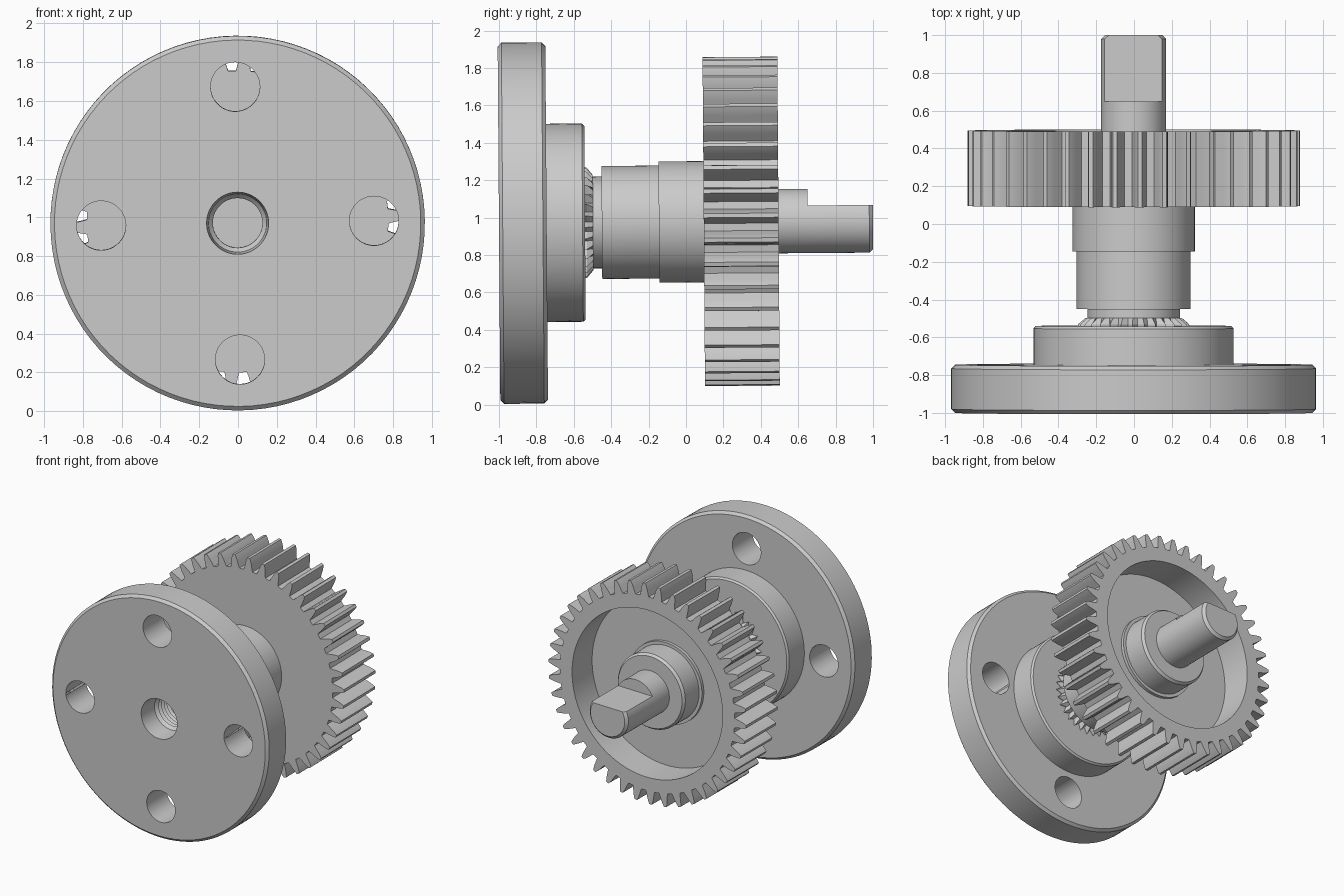
import bpy, bmesh
from math import sin, cos, pi, radians
from mathutils import Matrix

if "Cube" in bpy.data.objects:
    bpy.data.objects.remove(bpy.data.objects["Cube"])

# Slight tilt and roll of the whole assembly, axis along y
POSE = (Matrix.Translation((-0.002, 0, 0.977)) @ Matrix.Rotation(0.0075, 4, 'X')
        @ Matrix.Rotation(radians(-1), 4, 'Y'))


def finish(name, bm):
    bmesh.ops.remove_doubles(bm, verts=bm.verts, dist=1e-5)
    bmesh.ops.recalc_face_normals(bm, faces=bm.faces)
    me = bpy.data.meshes.new(name)
    bm.to_mesh(me)
    bm.free()
    ob = bpy.data.objects.new(name, me)
    bpy.context.collection.objects.link(ob)
    return ob


def lathe(name, profile, n=96, closed=False, at=(0, 0)):
    """Spin (radius, y) points around the y axis."""
    bm = bmesh.new()
    rings = [[bm.verts.new((at[0] + r * cos(2 * pi * i / n), y, at[1] + r * sin(2 * pi * i / n)))
              for i in range(n)] for r, y in profile]
    pairs = list(zip(rings, rings[1:]))
    if closed:
        pairs.append((rings[-1], rings[0]))
    else:
        bm.faces.new(rings[0])
        bm.faces.new(rings[-1])
    for a, b in pairs:
        for i in range(n):
            j = (i + 1) % n
            bm.faces.new((a[i], a[j], b[j], b[i]))
    return finish(name, bm)


def loft(name, loops):
    """Skin between matching outlines and cap both ends."""
    bm = bmesh.new()
    rings = [[bm.verts.new(p) for p in loop] for loop in loops]
    n = len(rings[0])
    for a, b in zip(rings, rings[1:]):
        for i in range(n):
            j = (i + 1) % n
            bm.faces.new((a[i], a[j], b[j], b[i]))
    bm.faces.new(rings[0])
    bm.faces.new(rings[-1])
    return finish(name, bm)


def cut(ob, cutter):
    mod = ob.modifiers.new("cut", 'BOOLEAN')
    mod.operation = 'DIFFERENCE'
    mod.solver = 'EXACT'
    mod.object = cutter
    cutter.hide_render = True
    bpy.context.view_layer.objects.active = ob
    bpy.ops.object.modifier_apply(modifier=mod.name)
    bpy.data.objects.remove(cutter)


# Flange with hub, counterbore and threaded bore
thread = []
for k in range(8):
    y = -0.56 - k * 0.032
    thread += [(0.128, y), (0.146, y - 0.016)]
flange = lathe("flange", [(0.16, -1), (0.945, -1), (0.966, -0.98), (0.966, -0.765),
                          (0.946, -0.745), (0.53, -0.745), (0.53, -0.553),
                          (0.517, -0.54), (0.128, -0.54)] + thread
               + [(0.128, -0.82), (0.15, -0.845)], closed=True)
for k in range(4):
    a = k * pi / 2
    cut(flange, lathe("bolt_hole", [(0.127, -1.1), (0.127, -0.6)], 48,
                      at=(0.704 * cos(a), 0.704 * sin(a))))

# Tapered serration ring between hub and shaft
T = 30


def serration(y, r0, r1):
    return [((r1 if i % 2 else r0) * cos(pi * i / T), y, (r1 if i % 2 else r0) * sin(pi * i / T))
            for i in range(2 * T)]


ring = loft("serration_ring", [serration(-0.56, 0.25, 0.30), serration(-0.53, 0.25, 0.295),
                               serration(-0.497, 0.245, 0.255)])

# Stepped shaft with a flat on the output end
shaft = lathe("shaft", [(0.245, -0.57), (0.245, -0.45), (0.302, -0.45), (0.302, -0.145),
                        (0.324, -0.145), (0.324, 0.13), (0.30, 0.13), (0.30, 0.44),
                        (0.285, 0.46), (0.172, 0.46), (0.172, 0.98), (0.152, 1.0)])
bpy.ops.mesh.primitive_cube_add(size=1, location=(0, 0.9, 0.08 + 0.25))
cube = bpy.context.object
cube.scale = (1, 0.5, 0.5)
cut(shaft, cube)

# Gear with a deep recess on the back face
N = 42
pitch = 2 * pi / N
half = [(0.778, 0.33), (0.80, 0.275), (0.83, 0.22), (0.86, 0.15), (0.88, 0.085)]
tooth = [(r, -t) for r, t in half] + [(r, t) for r, t in reversed(half)]


def gear_outline(y):
    pts = []
    for k in range(N):
        for r, t in tooth:
            a = radians(91.1) + (k + 0.5 + t) * pitch
            pts.append((r * cos(a), y, r * sin(a)))
    return pts


gear = loft("gear", [gear_outline(0.095), gear_outline(0.495)])
cut(gear, lathe("recess", [(0.67, 0.24), (0.67, 0.7)]))

# Retaining ring at the foot of the collar
collar = lathe("collar_ring", [(0.325, 0.2), (0.325, 0.265), (0.29, 0.265), (0.29, 0.2)],
               closed=True)

for ob in (flange, ring, shaft, gear, collar):
    ob.matrix_world = POSE
    bpy.ops.object.select_all(action='DESELECT')
    ob.select_set(True)
    bpy.context.view_layer.objects.active = ob
    bpy.ops.object.shade_smooth_by_angle(angle=radians(25))
